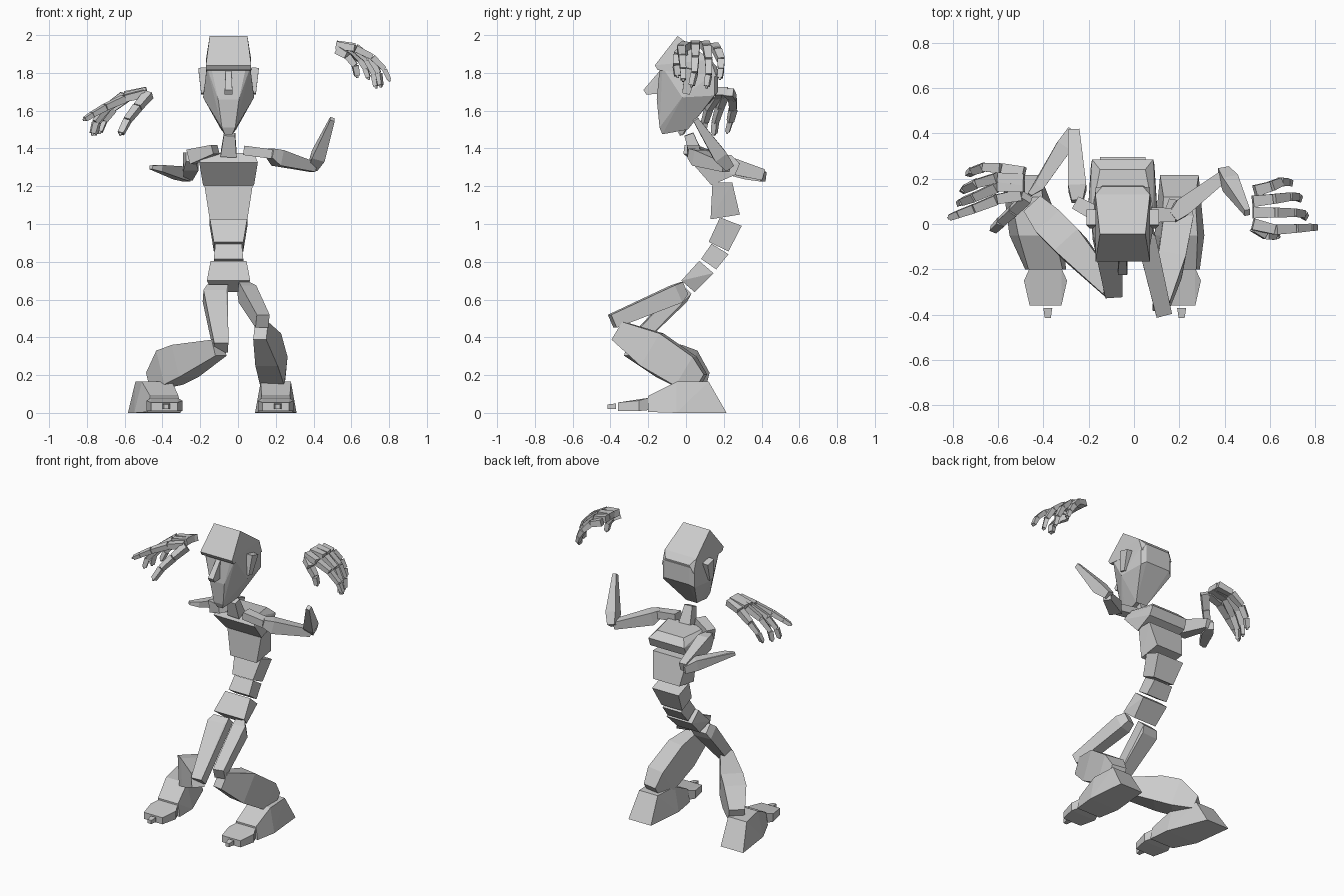
import bpy, bmesh
from mathutils import Vector as V

def hull(name, pts):
    """Flat-faced convex solid around a few points."""
    bm = bmesh.new()
    for p in pts:
        bm.verts.new(p)
    r = bmesh.ops.convex_hull(bm, input=bm.verts)
    junk = {g for g in r["geom_interior"] + r["geom_unused"] if isinstance(g, bmesh.types.BMVert)}
    bmesh.ops.delete(bm, geom=list(junk), context='VERTS')
    bmesh.ops.dissolve_limit(bm, angle_limit=0.03, verts=bm.verts, edges=bm.edges)
    bmesh.ops.recalc_face_normals(bm, faces=bm.faces)
    me = bpy.data.meshes.new(name)
    bm.to_mesh(me)
    bm.free()
    ob = bpy.data.objects.new(name, me)
    bpy.context.collection.objects.link(ob)
    return ob

def block(name, prof, cx=-0.05):
    """Mirrored solid: prof holds (half_width, y, z)."""
    return hull(name, [(cx + s * w, y, z) for w, y, z in prof for s in (-1, 1)])

def limb(name, secs, ref=(0, 0, 1)):
    """Tapered bar through sections (point, width, depth)."""
    d = (V(secs[-1][0]) - V(secs[0][0])).normalized()
    side = d.cross(V(ref)).normalized()
    up = side.cross(d)
    return hull(name, [V(p) + side * w / 2 * i + up * h / 2 * j
                       for p, w, h in secs for i in (-1, 1) for j in (-1, 1)])

# head
block("skull_cap", [(.10, -.045, 1.995), (.12, -.165, 1.84), (.12, -.15, 1.815),
                    (.12, .13, 1.87), (.09, .165, 1.83), (.12, .16, 1.78)])
block("face", [(.115, -.125, 1.83), (.09, -.14, 1.82), (.055, -.155, 1.66), (.035, -.14, 1.51),
               (.02, -.125, 1.475), (.04, .01, 1.50), (.135, -.02, 1.67),
               (.09, .17, 1.70), (.12, .15, 1.68), (.12, .15, 1.80), (.09, .17, 1.82)])
block("nose", [(.015, -.14, 1.81), (.02, -.225, 1.71), (.022, -.21, 1.685), (.02, -.14, 1.69)])
for s, side in ((-1, "right"), (1, "left")):
    limb(side + "_ear", [((-.05 + s * .14, .03, 1.82), .04, .07),
                         ((-.05 + s * .13, .0, 1.69), .03, .04)], (0, 1, 0))

# neck and spine, top to bottom
limb("neck", [((-.05, .055, 1.365), .085, .07), ((-.045, .015, 1.475), .06, .05)], (0, 1, 0))
block("upper_chest", [(.135, .06, 1.375), (.155, .03, 1.325), (.135, .135, 1.205),
                      (.14, .26, 1.26), (.135, .285, 1.32), (.10, .24, 1.365)])
block("ribcage", [(.13, .14, 1.22), (.13, .245, 1.22), (.10, .285, 1.05), (.10, .13, 1.025)])
block("abdomen", [(.10, .18, 1.035), (.10, .295, .99), (.078, .225, .855), (.078, .12, .905)])
block("waist", [(.07, .135, .895), (.07, .225, .84), (.078, .16, .76), (.078, .08, .815)])
block("pelvis", [(.095, .07, .805), (.095, .145, .74), (.085, .045, .64), (.115, -.025, .70)])

# legs
limb("right_thigh", [((-.11, .0, .655), .11, .07), ((-.125, -.03, .62), .12, .09),
                     ((-.09, -.30, .345), .075, .07)])
limb("left_thigh", [((.03, -.01, .66), .06, .07), ((.05, -.05, .63), .085, .10),
                    ((.13, -.39, .485), .07, .075)])
limb("right_shin", [((-.10, -.29, .345), .08, .09), ((-.28, -.09, .275), .14, .18),
                    ((-.36, -.01, .24), .14, .19), ((-.44, .08, .17), .10, .09)])
limb("left_shin", [((.12, -.36, .435), .07, .11), ((.16, -.18, .335), .12, .20),
                   ((.19, .0, .22), .13, .18), ((.20, .08, .165), .10, .09)])

# feet
def foot(side, cx, sk, w):
    """sk turns the heel outward."""
    prof = [(.085, .215, 0), (.07, .12, .165), (.08, -.05, .165), (w, -.05, 0),
            (.075, -.20, .09), (.09, -.20, .005)]
    hull(side + "_foot", [(cx + sk * (y + .2) + s * hw, y, z) for hw, y, z in prof for s in (-1, 1)])
    block(side + "_toes", [(.07, -.195, .08), (.07, -.195, .015), (.095, -.25, .065),
                           (.095, -.25, .01), (.07, -.36, .055), (.07, -.36, .01)], cx)
    block(side + "_toe_tip", [(.02, -.37, .05), (.02, -.37, .02), (.013, -.415, .045),
                              (.013, -.415, .02)], cx + .01)
foot("right", -.39, -.26, .12)
foot("left", .20, 0, .11)

# arms
limb("right_clavicle", [((-.12, .02, 1.395), .07, .05), ((-.25, .09, 1.355), .06, .08)])
limb("left_clavicle", [((.03, .04, 1.39), .07, .05), ((.18, .04, 1.37), .06, .05)])
limb("right_upper_arm", [((-.25, .10, 1.355), .05, .05), ((-.25, .16, 1.33), .08, .10),
                         ((-.265, .41, 1.26), .05, .06)])
limb("left_upper_arm", [((.17, .03, 1.375), .05, .05), ((.21, .07, 1.35), .08, .085),
                        ((.40, .215, 1.30), .05, .05)])
limb("right_forearm", [((-.27, .41, 1.25), .05, .05), ((-.31, .34, 1.27), .07, .07),
                       ((-.42, .165, 1.295), .045, .035), ((-.46, .13, 1.30), .02, .02)])
limb("left_forearm", [((.395, .23, 1.30), .05, .05), ((.425, .18, 1.36), .075, .07),
                      ((.50, .05, 1.555), .03, .025)], (1, 0, 0))

# hands: each finger is a chain of tapered bones with a small tip
def finger(name, pts, w):
    pts = [V(p) for p in pts]
    for i, (a, b) in enumerate(zip(pts, pts[1:])):
        k = w * (1 - .12 * i)
        limb(f"{name}_{i + 1}", [(a.lerp(b, .04), k, k * .85), (b, k * .85, k * .7)], (.3, 0, 1))
    d = (pts[-1] - pts[-2]).normalized()
    limb(name + "_tip", [(pts[-1], w * .3, w * .3), (pts[-1] + d * .012, w * .2, w * .2)], (.3, 0, 1))

right = {
    "index": [(-.49, .13, 1.69), (-.60, .11, 1.665), (-.70, .07, 1.62), (-.77, .045, 1.58), (-.81, .03, 1.555)],
    "middle": [(-.48, .165, 1.705), (-.60, .165, 1.68), (-.70, .12, 1.61), (-.755, .10, 1.54), (-.77, .09, 1.48)],
    "ring": [(-.48, .195, 1.705), (-.60, .205, 1.685), (-.69, .18, 1.62), (-.745, .155, 1.54), (-.755, .15, 1.48)],
    "little": [(-.48, .225, 1.70), (-.58, .245, 1.67), (-.66, .25, 1.61), (-.71, .235, 1.545), (-.73, .22, 1.49)],
    "thumb": [(-.47, .12, 1.69), (-.53, .06, 1.62), (-.585, .01, 1.55), (-.62, -.025, 1.48)]}
left = {
    "index": [(.52, .0, 1.945), (.62, -.025, 1.93), (.71, -.02, 1.885), (.775, -.015, 1.82), (.80, -.015, 1.765)],
    "middle": [(.52, .05, 1.95), (.62, .05, 1.94), (.70, .05, 1.88), (.745, .045, 1.80), (.755, .03, 1.735)],
    "ring": [(.52, .10, 1.95), (.61, .11, 1.935), (.68, .12, 1.87), (.72, .12, 1.79), (.73, .11, 1.73)],
    "little": [(.53, .145, 1.94), (.60, .165, 1.92), (.645, .185, 1.87), (.675, .185, 1.82), (.69, .18, 1.775)],
    "thumb": [(.53, -.01, 1.92), (.58, -.045, 1.89), (.62, -.05, 1.84), (.63, -.045, 1.785)]}
for side, hand in (("right", right), ("left", left)):
    for n, p in hand.items():
        finger(f"{side}_{n}_finger", p, .05)
